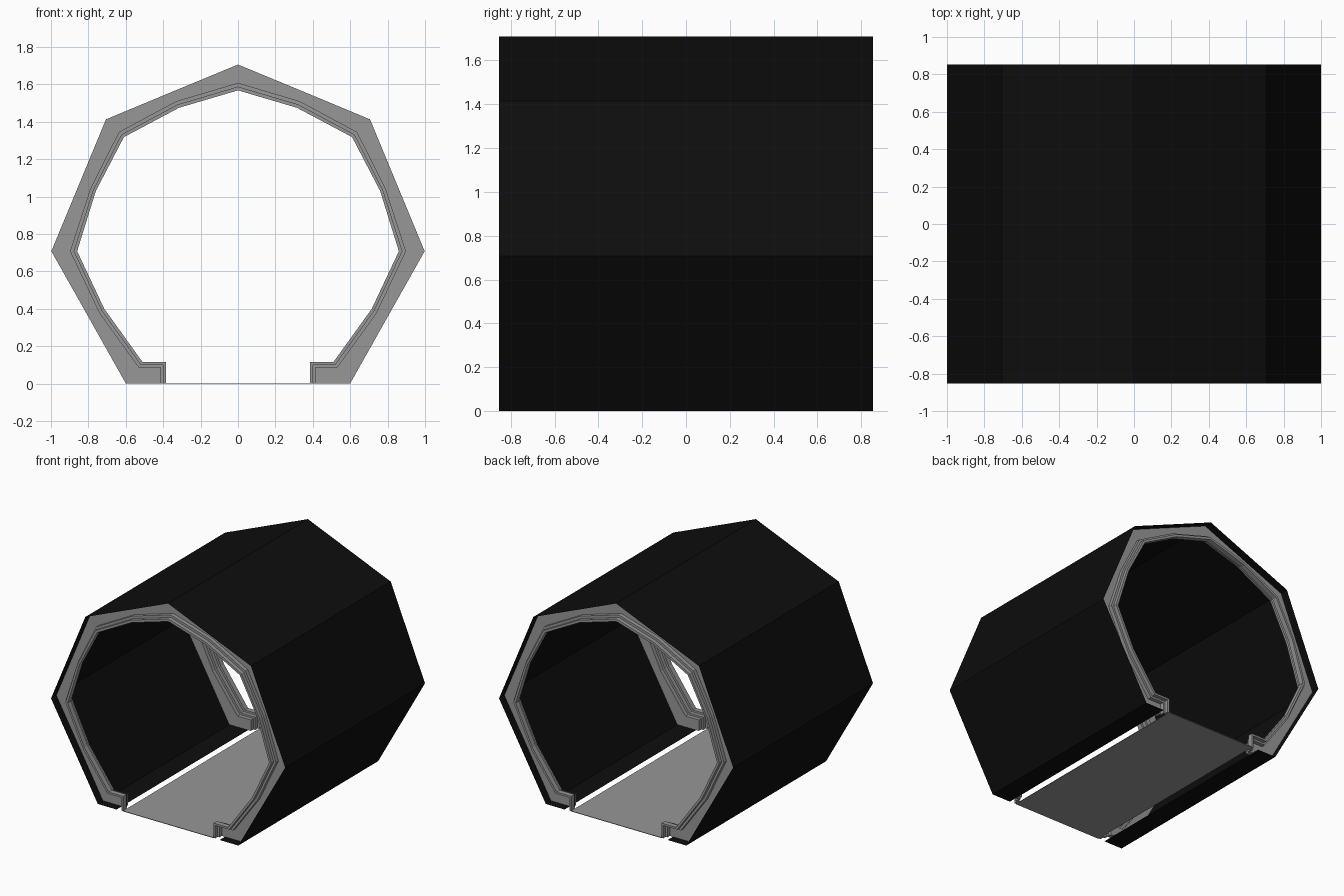
import bpy, bmesh

if "Cube" in bpy.data.objects:
    bpy.data.objects.remove(bpy.data.objects["Cube"])

HALF = 0.853  # half length of the tunnel


def material(name, value):
    m = bpy.data.materials.new(name)
    m.diffuse_color = (value, value, value, 1)
    m.use_nodes = True
    m.node_tree.nodes["Principled BSDF"].inputs["Base Color"].default_value = m.diffuse_color
    return m


black = material("matte black", 0.004)
grey = material("mid grey", 0.31)


def make_object(name, bm, mat):
    me = bpy.data.meshes.new(name)
    bm.to_mesh(me)
    bm.free()
    me.materials.append(mat)
    ob = bpy.data.objects.new(name, me)
    bpy.context.collection.objects.link(ob)
    return ob


def full(half):
    """Mirror a half contour (top centre to foot) into a left-to-right one."""
    return [(-x, z) for x, z in reversed(half[1:])] + half


def loft(bm, sections, closed=False):
    """Join contours placed at given y values with quads."""
    rows = [[bm.verts.new((x, y, z)) for x, z in pts] for pts, y in sections]
    pairs = list(zip(rows, rows[1:] + rows[:1])) if closed else list(zip(rows, rows[1:]))
    for a, b in pairs:
        for i in range(len(a) - 1):
            bm.faces.new((a[i], a[i + 1], b[i + 1], b[i]))
    return rows


# Outer shell: seven-sided sheet with turned-in bottom strips
shell = full([(0, 1.708), (0.707, 1.415), (1, 0.708), (0.6, 0), (0.44, 0)])
bm = bmesh.new()
loft(bm, [(shell, -HALF), (shell, HALF)])
make_object("outer_shell", bm, black)

# Stepped end frames, recessed at the rim and stepping out to the opening
rim_half = [(0, 1.706), (0.353, 1.56), (0.706, 1.413), (0.852, 1.06), (0.998, 0.708),
            (0.799, 0.355), (0.6, 0.001), (0.5, 0.001), (0.45, 0.001)]
a_half = [(0, 1.608), (0.33, 1.51), (0.637, 1.345), (0.79, 1.04), (0.898, 0.708),
          (0.74, 0.375), (0.53, 0.085), (0.415, 0.085), (0.415, 0.001)]
c_half = [(0, 1.568), (0.315, 1.475), (0.61, 1.318), (0.76, 1.03), (0.86, 0.708),
          (0.715, 0.4), (0.51, 0.115), (0.385, 0.115), (0.385, 0.001)]
b_half = [((p[0] + q[0]) / 2, (p[1] + q[1]) / 2) for p, q in zip(a_half, c_half)]
rim, a, b, c = (full(h) for h in (rim_half, a_half, b_half, c_half))

for name, s in (("front_frame", -1), ("back_frame", 1)):
    profile = [(rim, .79), (a, .79), (a, .82), (b, .82), (b, .85), (c, .85),
               (c, .81), (b, .81), (b, .78), (a, .78), (a, .75), (rim, .75)]
    bm = bmesh.new()
    rows = loft(bm, [(pts, s * y) for pts, y in profile], closed=True)
    for end in (0, -1):  # foot caps
        bm.faces.new([r[end] for r in rows])
    bmesh.ops.recalc_face_normals(bm, faces=bm.faces)
    make_object(name, bm, grey)

# Thin floor plate
bm = bmesh.new()
bmesh.ops.create_cube(bm, size=1)
for v in bm.verts:
    v.co = (v.co.x * 0.77, v.co.y * 2 * HALF, (v.co.z + 0.5) * 0.004)
make_object("floor_plate", bm, grey)
